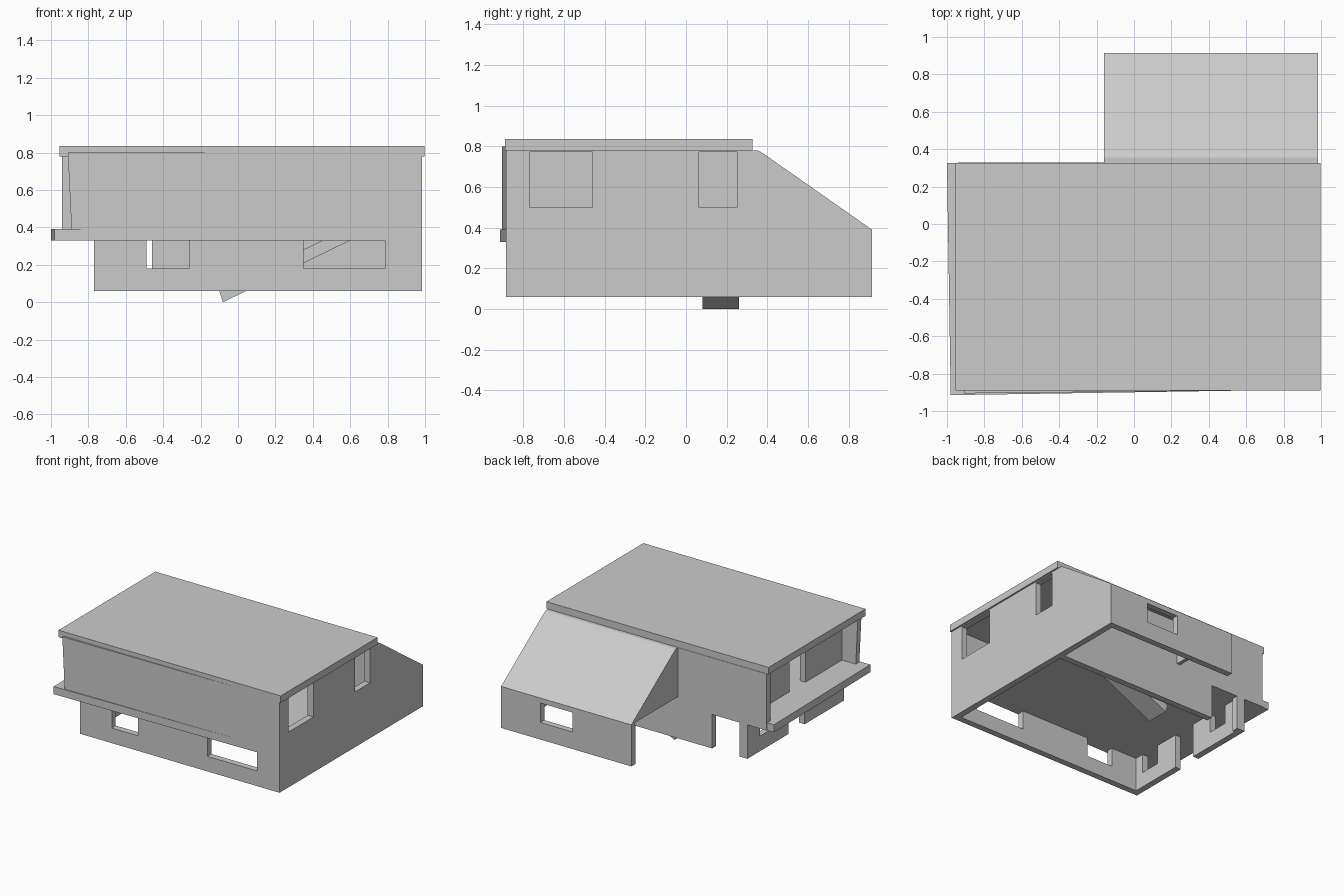
import bpy, bmesh
from mathutils import Vector

if "Cube" in bpy.data.objects:
    bpy.data.objects.remove(bpy.data.objects["Cube"])


def prism(name, pts, axis, a, b):
    """Extrude a 2D outline along x (pts = y,z), y (pts = x,z) or z (pts = x,y)."""
    def place(p, t):
        u, v = p
        return {'x': (t, u, v), 'y': (u, t, v), 'z': (u, v, t)}[axis]
    bm = bmesh.new()
    lo = [bm.verts.new(place(p, a)) for p in pts]
    hi = [bm.verts.new(place(p, b)) for p in pts]
    bm.faces.new(lo)
    bm.faces.new(hi)
    n = len(pts)
    for i in range(n):
        j = (i + 1) % n
        bm.faces.new((lo[i], lo[j], hi[j], hi[i]))
    bmesh.ops.recalc_face_normals(bm, faces=bm.faces)
    me = bpy.data.meshes.new(name)
    bm.to_mesh(me)
    bm.free()
    ob = bpy.data.objects.new(name, me)
    bpy.context.collection.objects.link(ob)
    return ob


def box(name, x0, x1, y0, y1, z0, z1):
    return prism(name, [(x0, y0), (x1, y0), (x1, y1), (x0, y1)], 'z', z0, z1)


def cut(ob, openings):
    """Cut box-shaped openings and apply the result."""
    for o in openings:
        c = box("cutter", *o)
        c.hide_render = True
        m = ob.modifiers.new("opening", 'BOOLEAN')
        m.operation = 'DIFFERENCE'
        m.solver = 'EXACT'
        m.object = c
        bpy.context.view_layer.objects.active = ob
        bpy.ops.object.modifier_apply(modifier=m.name)
        bpy.data.objects.remove(c, do_unlink=True)


T = 0.05                      # wall thickness
L, R = -0.77, 0.985           # lower storey left / right
F, B = -0.885, 0.33           # main block front / back
E = 0.915                     # lean-to back
Z0, Z1, Z2, Z3 = 0.06, 0.33, 0.39, 0.78

# Flat roof and slightly skewed floor slab with balcony edge
box("flat_roof", -0.955, 0.998, -0.89, 0.327, Z3, 0.835)
prism("floor_slab", [(-1, B - 0.005), (-0.98, -0.915), (R - T, F), (R - T, B - 0.005)],
      'z', Z1, Z2)

# Tall right wall with lean-to slope and two upper windows
right = prism("right_wall", [(F, Z0), (E, Z0), (E, Z2), (0.38, 0.765), (0.355, Z3), (F, Z3)],
              'x', R - T, R)
cut(right, [(0.8, 1.1, -0.77, -0.46, 0.5, 0.772), (0.8, 1.1, 0.065, 0.25, 0.5, 0.772)])

# Lower front wall with two windows
front = box("lower_front_wall", L, R - T, F, F + T, Z0, Z1)
cut(front, [(-0.49, -0.26, -1, -0.7, 0.18, 0.4), (0.35, 0.785, -1, -0.7, 0.18, 0.4)])

# Lower left wall with a doorway and two windows
left = box("lower_left_wall", L, L + T, F + T, B - T, Z0, Z1)
cut(left, [(-0.9, -0.6, -0.39, -0.19, 0, 0.4),
           (-0.9, -0.6, -0.76, -0.59, 0.18, 0.4),
           (-0.9, -0.6, 0.0, 0.17, 0.18, 0.4)])

# Lower back wall with a doorway
back = box("lower_back_wall", L, R - T, B - T, B, Z0, Z1)
cut(back, [(-0.70, -0.46, 0.1, 0.5, 0, 0.4)])

# Upper storey: back wall, skewed front panel and recessed balcony wall
box("upper_back_wall", -0.94, R - T, B - T, B, Z1, Z3)
panel = prism("upper_front_wall", [(-0.91, 0.80), (-0.89, Z2), (R, Z2), (R, 0.80)],
              'y', -0.895, -0.85)
for v in panel.data.vertices:
    v.co.y -= 0.0105 * (v.co.x - R) / (-1.9) - 0.009 * (v.co.x + 0.9) / 1.9
balcony = box("balcony_wall", L, L + T, -0.86, B - T, Z2, Z3)
cut(balcony, [(-0.9, -0.6, -0.40, -0.20, 0.38, 0.8)])

# Lean-to: sloped roof, side gable and back wall with window
prism("lean_to_roof", [(B, Z3), (0.355, Z3), (0.38, 0.765), (E, Z2), (E, Z2 - 0.04),
                       (0.37, 0.73), (B, 0.74)], 'x', -0.16, R - T)
prism("lean_to_gable", [(B, Z2), (E - T, Z2), (E - T, 0.42), (0.38, 0.755), (B, 0.765)],
      'x', -0.16, -0.13)
rear = box("lean_to_back_wall", -0.16, R - T, E - T, E, Z0, Z2 - 0.02)
cut(rear, [(0.355, 0.64, 0.8, 1.0, 0.195, 0.355)])

# Stair ramp up to the floor slab
prism("stair_ramp", [(-0.08, 0.0), (0.61, 0.335), (0.46, 0.335), (-0.10, 0.06)],
      'y', 0.08, 0.26)
